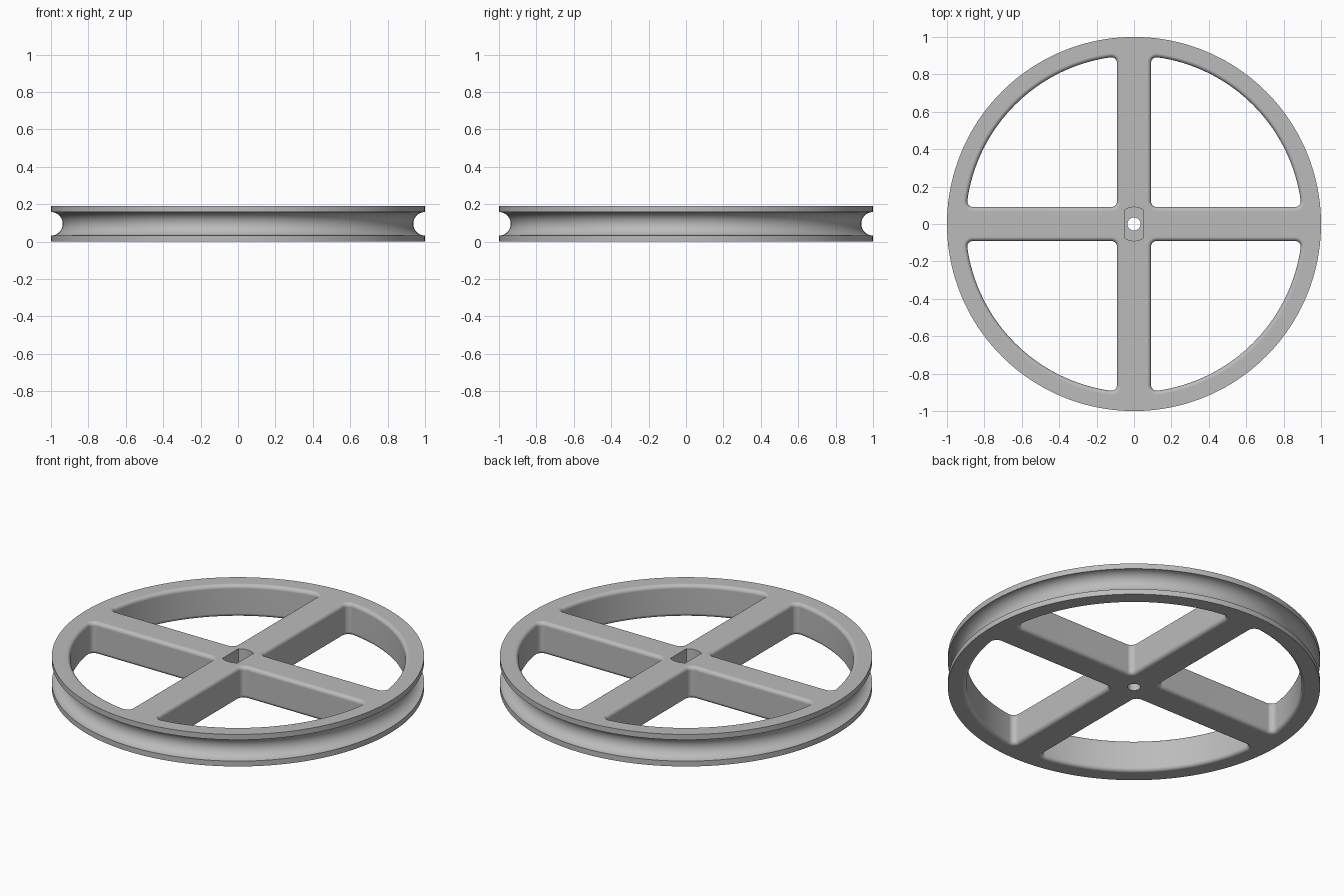
import bpy, bmesh
from math import sin, cos, pi, asin, acos, sqrt, tau

if "Cube" in bpy.data.objects:
    bpy.data.objects.remove(bpy.data.objects["Cube"], do_unlink=True)

HEIGHT = 0.19
GROOVE = 0.063        # groove radius
SPOKE = 0.091         # half width of a spoke
RIM = 0.9             # inner radius of the rim
CORNER = 0.03         # window corner radius
FILLET = 0.022        # rounded window edges
SEGMENTS = 160

grey = bpy.data.materials.new("grey plastic")
grey.use_nodes = True
colour = (0.5, 0.5, 0.5, 1)
grey.diffuse_color = colour
grey.node_tree.nodes["Principled BSDF"].inputs["Base Color"].default_value = colour


def stack(name, loops):
    """Closed solid skinned through equal loops of points, bottom to top."""
    bm = bmesh.new()
    rings = [[bm.verts.new(p) for p in loop] for loop in loops]
    n = len(rings[0])
    for low, high in zip(rings, rings[1:]):
        for i in range(n):
            j = (i + 1) % n
            bm.faces.new((low[i], low[j], high[j], high[i]))
    bm.faces.new(rings[0][::-1])
    bm.faces.new(rings[-1])
    bmesh.ops.recalc_face_normals(bm, faces=bm.faces)
    mesh = bpy.data.meshes.new(name)
    bm.to_mesh(mesh)
    bm.free()
    mesh.materials.append(grey)
    obj = bpy.data.objects.new(name, mesh)
    bpy.context.collection.objects.link(obj)
    return obj


def arc(cx, cy, r, start, end, steps):
    return [(cx + r * cos(start + (end - start) * i / steps),
             cy + r * sin(start + (end - start) * i / steps)) for i in range(steps + 1)]


def at(points, z):
    return [(x, y, z) for x, y in points]


def circle(r, z, n=SEGMENTS):
    return at(arc(0, 0, r, 0, tau, n)[:-1], z)


def window(d, quarter):
    """Rounded quadrant outline grown by d, turned by quarter turns."""
    near = SPOKE + CORNER
    reach = RIM - CORNER
    far = sqrt(reach ** 2 - near ** 2)
    a = asin(near / reach)
    r = CORNER + d
    pts = arc(near, near, r, pi, 1.5 * pi, 6)
    pts += arc(far, near, r, -pi / 2, a, 7)
    pts += arc(0, 0, RIM + d, a, pi / 2 - a, 36)[1:-1]
    pts += arc(near, far, r, pi / 2 - a, pi, 7)
    c, s = round(cos(quarter * pi / 2)), round(sin(quarter * pi / 2))
    return [(x * c - y * s, x * s + y * c) for x, y in pts]


# Wheel disc with a round belt groove
groove = arc(1, HEIGHT / 2, GROOVE, 1.5 * pi, pi / 2, 20)
profile = [(1, 0)] + groove + [(1, HEIGHT)]
wheel = stack("pulley_wheel", [circle(r, z) for r, z in profile])

# Four windows between the spokes, rounded along both faces
quarter_round = [(FILLET * (1 - cos(t)), FILLET * (1 - sin(t)))
                 for t in (pi / 2 * (1 - i / 6) for i in range(7))]
levels = [(FILLET, -0.03)] + quarter_round
levels += [(d, HEIGHT - z) for d, z in reversed(levels)]
cutters = [stack(f"window_cutter_{q + 1}", [at(window(d, q), z) for d, z in levels])
           for q in range(4)]

# Axle hole and flat-sided hub pocket
cutters.append(stack("axle_hole_cutter", [circle(0.035, -0.05, 40), circle(0.035, 0.3, 40)]))
flat = acos(0.05 / 0.09)
outline = arc(0, 0, 0.09, flat, pi - flat, 14) + arc(0, 0, 0.09, pi + flat, tau - flat, 14)
cutters.append(stack("hub_pocket_cutter", [at(outline, 0.07), at(outline, 0.3)]))

for cutter in cutters:
    cutter.hide_render = True
    cut = wheel.modifiers.new(cutter.name, 'BOOLEAN')
    cut.operation = 'DIFFERENCE'
    cut.solver = 'EXACT'
    cut.object = cutter

# Bake the cuts, drop the cutters, then smooth
bpy.context.view_layer.update()
graph = bpy.context.evaluated_depsgraph_get()
result = bpy.data.meshes.new_from_object(wheel.evaluated_get(graph))
wheel.modifiers.clear()
wheel.data = result
for cutter in cutters:
    bpy.data.objects.remove(cutter, do_unlink=True)
bpy.ops.object.select_all(action='DESELECT')
wheel.select_set(True)
bpy.context.view_layer.objects.active = wheel
bpy.ops.object.shade_smooth_by_angle(angle=pi / 6)
weighted = wheel.modifiers.new("clean shading", 'WEIGHTED_NORMAL')
weighted.keep_sharp = True
